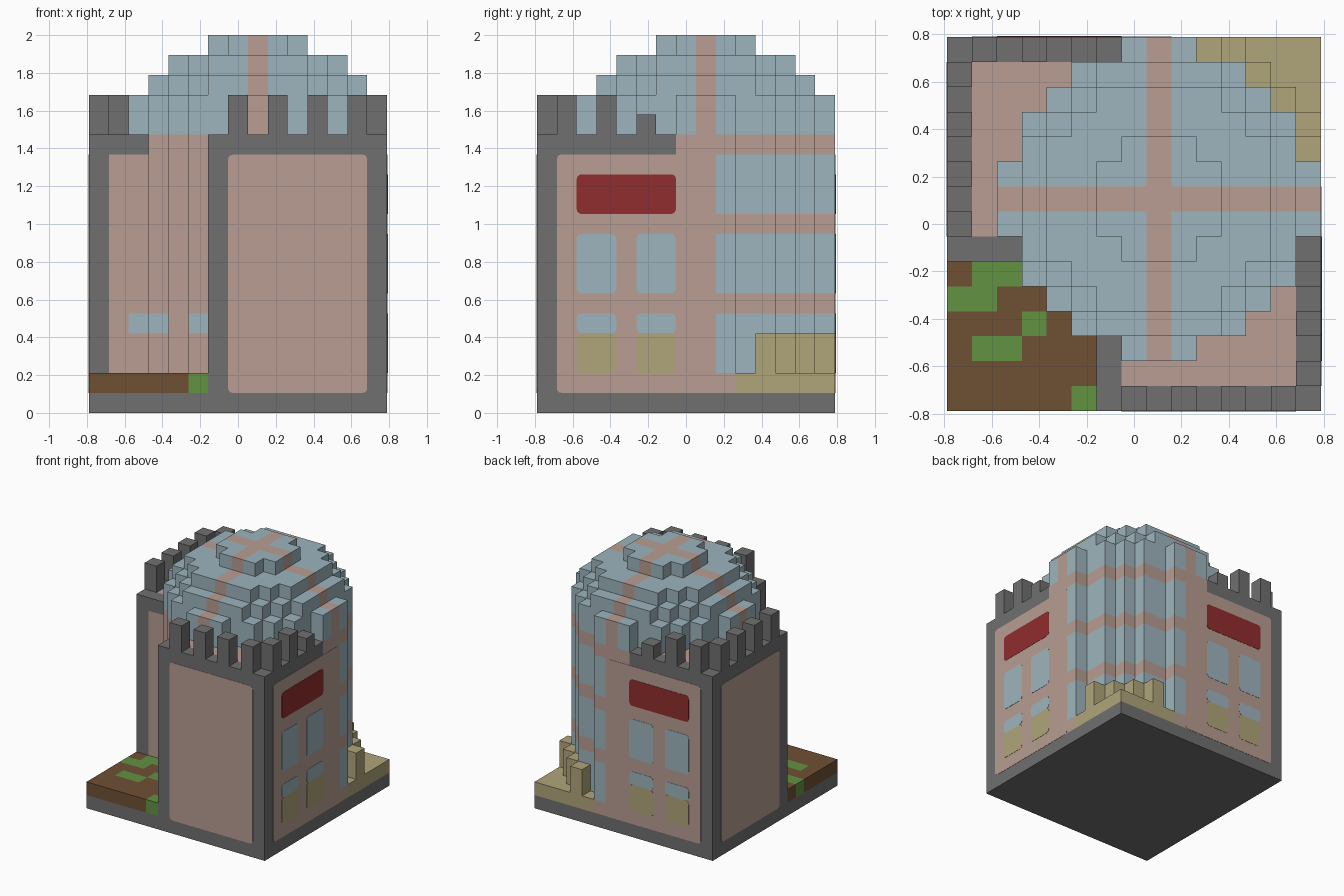
import bpy, bmesh, math
from mathutils import Vector

V = 2 / 19          # block size
N = 15              # blocks per side
HALF = N / 2

cube = bpy.data.objects.get("Cube")
if cube:
    bpy.data.objects.remove(cube, do_unlink=True)


# Materials
def srgb(c):
    c /= 255
    return c / 12.92 if c < 0.04 else ((c + 0.055) / 1.055) ** 2.4


PALETTE = {"stone": (112, 112, 112), "plaster": (184, 158, 146), "glass": (157, 181, 189),
           "sign_red": (145, 45, 46), "sand": (176, 165, 122), "soil": (110, 80, 52),
           "grass": (98, 146, 65)}
MATS = {}
for name, rgb in PALETTE.items():
    m = bpy.data.materials.new(name)
    col = (*[srgb(c) for c in rgb], 1)
    m.diffuse_color = col
    m.use_nodes = True
    m.node_tree.nodes["Principled BSDF"].inputs["Base Color"].default_value = col
    MATS[name] = m
NAMES = list(MATS)


def link(name, bm, used):
    me = bpy.data.meshes.new(name)
    bm.to_mesh(me)
    bm.free()
    for n in used:
        me.materials.append(MATS[n])
    bpy.context.collection.objects.link(bpy.data.objects.new(name, me))


# Layout helpers
def box(xs, ys, zs):
    return {(i, j, k) for i in xs for j in ys for k in zs}


def swap(c):
    return (c[1], c[0], c[2])


def mirrored(cells):
    return {swap(c) for c in cells}


def radius2(c):
    return (c[0] - 8) ** 2 + (c[1] - 8) ** 2


ALL = range(N)

# Round tower with a stepped dome
rotunda = {c for c in box(ALL, ALL, range(1, 19))
           if radius2(c) <= 38 and (c[2] < 16 or radius2(c) + (c[2] - 11) ** 2 <= 56)}

# Two square halls, mirrored on the diagonal
hall = box(range(6, N), range(7), range(1, 14)) - rotunda

# Battlements on the front and side walls
merlons = set()
for n in (7, 9, 11, 13):
    merlons |= box([n], [0], (14, 15))
for n, top in ((1, 16), (3, 16), (5, 15)):
    merlons |= box([14], [n], range(14, top))

# Garden, courtyard and the low courtyard wall
garden = box(range(6), range(6), [1]) - rotunda
courtyard = box(range(10, N), range(10, N), [1]) - rotunda
for n in range(11, N):
    courtyard |= box([n], [25 - n], (2, 3))


# Colour rules
def stone(c, d):
    return "stone"


def sand(c, d):
    return "sand"


LAWN = {(1, 5), (2, 5), (0, 4), (1, 4), (3, 3), (1, 2), (2, 2), (5, 0)}


def garden_colour(c, d):
    return "grass" if c[:2] in LAWN else "soil"


def rotunda_colour(c, d):
    i, j, k = c
    if k >= 14:                                  # glass dome with crossing ribs
        return "plaster" if 8 in (i, j) else "glass"
    if i > 8 and j > 8:                          # tall glazing with floor bands
        return "plaster" if k % 4 == 1 else "glass"
    if i < 8 and j < 8:                          # small garden windows
        along = j if d[0] else i
        return "glass" if k == 4 and along in (2, 3, 5, 6) else "plaster"
    return "plaster"


def hall_colour(c, d):
    i, j, k = c
    if d[2]:
        return "plaster" if 7 <= i <= 13 and j >= 1 else "stone"
    if d[0] < 0 and j >= 1 and k < 13:
        return "glass" if k == 4 and j == 2 else "plaster"
    return "stone"


def side_hall_colour(c, d):
    return hall_colour(swap(c), swap(d))


PARTS = {
    "foundation": (box(ALL, ALL, [0]), stone),
    "garden_bed": (garden, garden_colour),
    "courtyard": (courtyard, sand),
    "domed_rotunda": (rotunda, rotunda_colour),
    "front_hall": (hall, hall_colour),
    "side_hall": (mirrored(hall), side_hall_colour),
    "front_battlements": (merlons, stone),
    "side_battlements": (mirrored(merlons), stone),
}
SOLID = set().union(*(cells for cells, _ in PARTS.values()))
DIRS = [tuple(s if a == n else 0 for n in range(3)) for a in range(3) for s in (1, -1)]


# Build only the exposed block sides of a part, then merge flat areas
def build_blocks(name, cells, rule):
    bm = bmesh.new()
    used = []
    for c in sorted(cells):
        for d in DIRS:
            if tuple(a + b for a, b in zip(c, d)) in SOLID:
                continue
            n = Vector(d)
            u = Vector((d[1], d[2], d[0]))
            w = n.cross(u)
            mid = Vector(c) + Vector((0.5 - HALF, 0.5 - HALF, 0.5)) + n / 2
            corners = [mid + (u * a + w * b) / 2 for a, b in ((-1, -1), (1, -1), (1, 1), (-1, 1))]
            f = bm.faces.new([bm.verts.new(p * V) for p in corners])
            colour = rule(c, d)
            if colour not in used:
                used.append(colour)
            f.material_index = used.index(colour)
    bmesh.ops.remove_doubles(bm, verts=bm.verts, dist=V / 100)
    bmesh.ops.dissolve_limit(bm, angle_limit=0.01, verts=bm.verts, edges=bm.edges,
                             delimit={'MATERIAL'})
    link(name, bm, used)


for part, (cells, rule) in PARTS.items():
    build_blocks(part, cells, rule)


# Thin rounded plate on the front wall or the right wall, optionally mirrored
def plate(name, colour, wall, u0, u1, k0, k1, depth, flip):
    r = 0.25
    outline = []
    for n, (cu, ck) in enumerate(((u1 - r, k1 - r), (u0 + r, k1 - r),
                                  (u0 + r, k0 + r), (u1 - r, k0 + r))):
        for s in range(4):
            a = math.pi / 2 * (n + s / 3)
            outline.append((cu + r * math.cos(a), ck + r * math.sin(a)))
    out = -1 if wall == "front" else 1
    rings = []
    bm = bmesh.new()
    for off in (0, depth):
        ring = []
        for u, k in outline:
            p = ((u - HALF) * V, out * (HALF * V + off), k * V)
            if (wall == "right") != flip:
                p = swap(p)
            ring.append(bm.verts.new(p))
        rings.append(ring)
    for ring in rings:
        bm.faces.new(ring)
    for a in range(len(outline)):
        b = (a + 1) % len(outline)
        bm.faces.new((rings[0][a], rings[0][b], rings[1][b], rings[1][a]))
    bmesh.ops.recalc_face_normals(bm, faces=bm.faces)
    link(name, bm, [colour])


THIN, THICK = 0.002, 0.004
for flip, side in ((False, "right"), (True, "back")):
    # Big blank wall panels and the decorated walls
    plate("blank_panel_" + side, "plaster", "front", 7, 14, 1, 13, THIN, flip)
    plate("window_wall_" + side, "plaster", "right", 1, 9, 1, 13, THIN, flip)
    plate("sign_board_" + side, "sign_red", "right", 2, 7, 10, 12, THICK, flip)
    # Windows, fanlights and doors
    for u in (2, 5):
        tag = "_%s_%d" % (side, u)
        plate("window" + tag, "glass", "right", u, u + 2, 6, 9, THICK, flip)
        plate("fanlight" + tag, "glass", "right", u, u + 2, 4, 5, THICK, flip)
        plate("door" + tag, "sand", "right", u, u + 2, 2, 4, THICK, flip)
